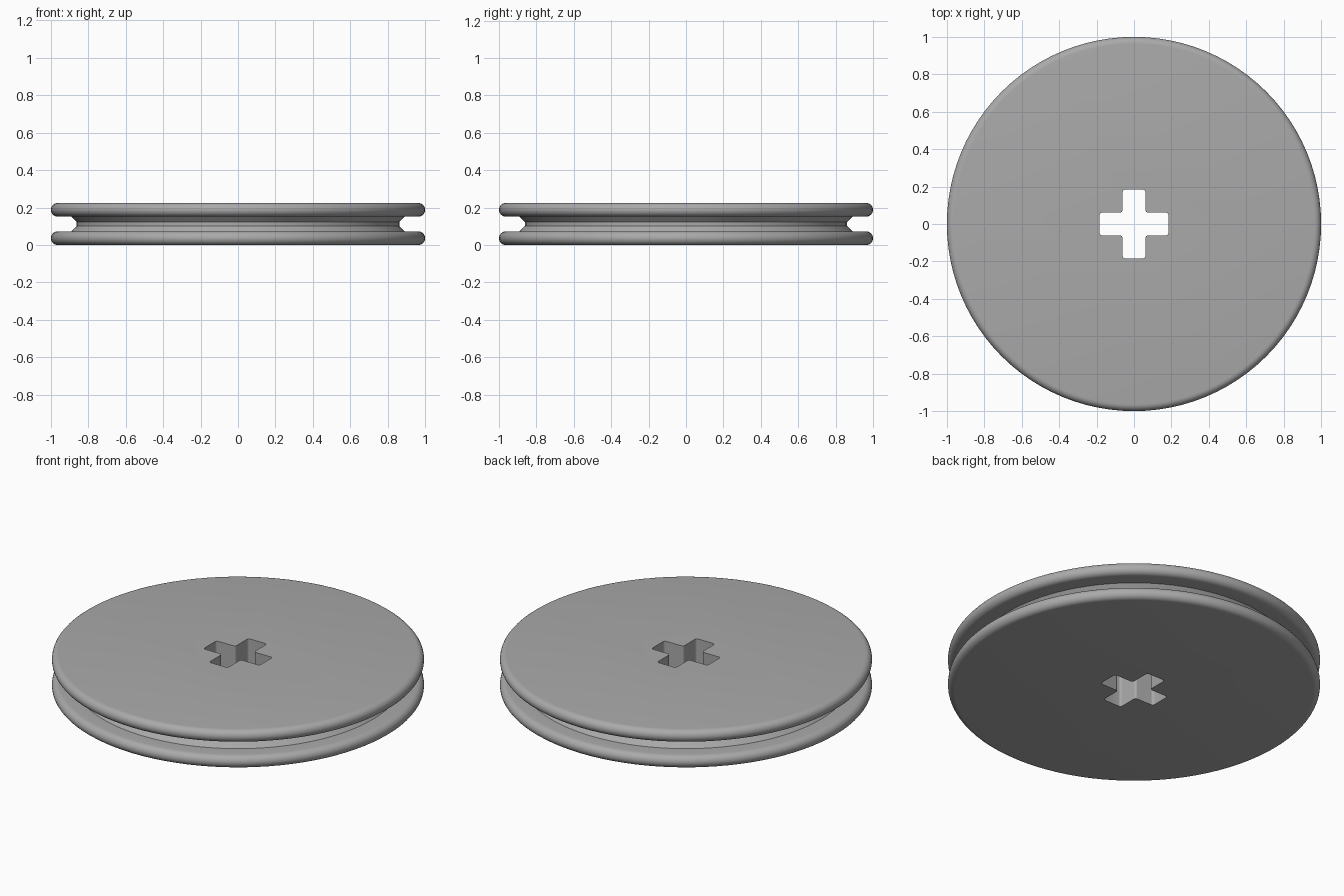
import bpy, bmesh, math

cube = bpy.data.objects.get("Cube")
if cube:
    bpy.data.objects.remove(cube, do_unlink=True)

HEIGHT = 0.225
FLANGE = 0.073      # flange thickness
SEGMENTS = 96

grey = bpy.data.materials.new("light grey")
grey.use_nodes = True
colour = (0.4, 0.4, 0.4, 1)
grey.diffuse_color = colour
grey.node_tree.nodes["Principled BSDF"].inputs["Base Color"].default_value = colour


def make_object(name, bm):
    bmesh.ops.recalc_face_normals(bm, faces=bm.faces)
    mesh = bpy.data.meshes.new(name)
    bm.to_mesh(mesh)
    bm.free()
    mesh.materials.append(grey)
    obj = bpy.data.objects.new(name, mesh)
    bpy.context.collection.objects.link(obj)
    return obj


# Half profile: rounded flange rim, then the groove, mirrored in height
r = FLANGE / 2
lower = [(1 - r + r * math.cos(a), r + r * math.sin(a))
         for a in (math.pi * (i / 12 - 0.5) for i in range(13))]
lower += [(0.89, FLANGE), (0.862, 0.103)]
profile = lower + [(x, HEIGHT - z) for x, z in reversed(lower)]

# Pulley body: revolved profile with flat caps
bm = bmesh.new()
rings = [[bm.verts.new((x * math.cos(t), x * math.sin(t), z))
          for t in (2 * math.pi * k / SEGMENTS for k in range(SEGMENTS))]
         for x, z in profile]
for a, b in zip(rings, rings[1:]):
    for k in range(SEGMENTS):
        n = (k + 1) % SEGMENTS
        bm.faces.new((a[k], a[n], b[n], b[k]))
bm.faces.new(rings[0])
bm.faces.new(rings[-1])
pulley = make_object("pulley_wheel", bm)

# Cross-shaped axle hole cutter with softened corners
arm, half = 0.184, 0.061
quarter = [(arm, -half), (arm, half), (half, half)]
bm = bmesh.new()
outline = []
for _ in range(4):
    outline += [bm.verts.new((x, y, -0.1)) for x, y in quarter]
    quarter = [(-y, x) for x, y in quarter]
face = bm.faces.new(outline)
bmesh.ops.bevel(bm, geom=outline, offset=0.014, segments=4,
                profile=0.5, affect='VERTICES')
ext = bmesh.ops.extrude_face_region(bm, geom=bm.faces[:])
moved = [v for v in ext["geom"] if isinstance(v, bmesh.types.BMVert)]
bmesh.ops.translate(bm, verts=moved, vec=(0, 0, HEIGHT + 0.2))
cutter = make_object("axle_hole_cutter", bm)
cutter.hide_render = True

# Cut the hole through the wheel and bake the result
cut = pulley.modifiers.new("axle_hole", 'BOOLEAN')
cut.object = cutter
cut.operation = 'DIFFERENCE'
cut.solver = 'EXACT'
bpy.ops.object.select_all(action='DESELECT')
bpy.context.view_layer.objects.active = pulley
pulley.select_set(True)
bpy.ops.object.modifier_apply(modifier=cut.name)
bpy.data.objects.remove(cutter, do_unlink=True)
bpy.ops.object.shade_smooth_by_angle(angle=math.radians(30))
